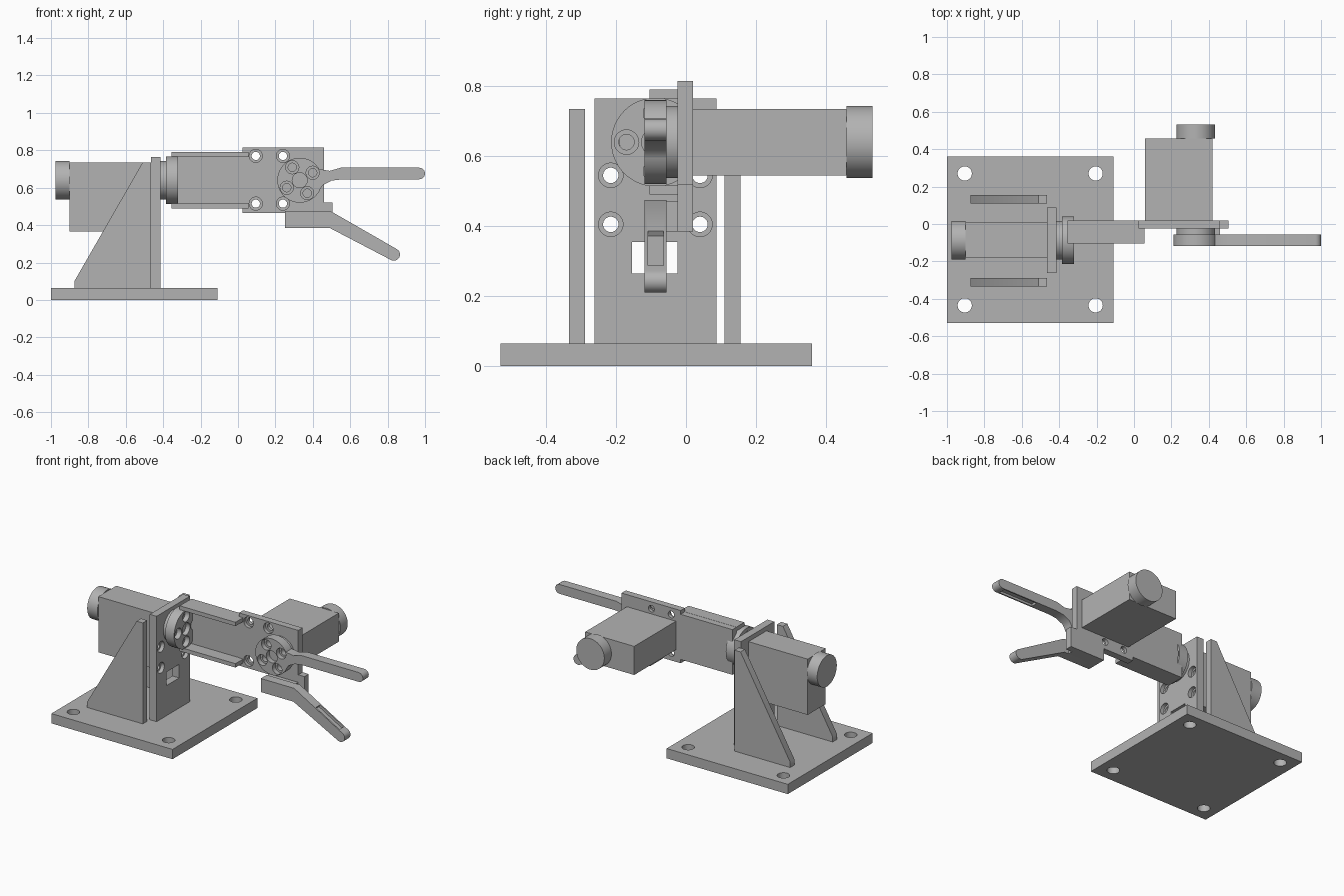
import bpy, math
from mathutils import Vector, Matrix

if "Cube" in bpy.data.objects:
    bpy.data.objects.remove(bpy.data.objects["Cube"], do_unlink=True)

grey = bpy.data.materials.new("machined grey")
grey.use_nodes = True
grey.diffuse_color = (0.45, 0.45, 0.45, 1)
grey.node_tree.nodes["Principled BSDF"].inputs["Base Color"].default_value = grey.diffuse_color

AXES = {"x": Matrix.Rotation(math.pi / 2, 4, "Y"), "y": Matrix.Rotation(-math.pi / 2, 4, "X"), "z": Matrix()}


def prism(name, points, y0, y1):
    """Extrude an x-z outline from y0 to y1."""
    n = len(points)
    verts = [(x, y, z) for y in (y0, y1) for x, z in points]
    faces = [tuple(range(n)), tuple(reversed(range(n, 2 * n)))]
    faces += [(i, i + n, (i + 1) % n + n, (i + 1) % n) for i in range(n)]
    mesh = bpy.data.meshes.new(name)
    mesh.from_pydata(verts, [], faces)
    mesh.materials.append(grey)
    ob = bpy.data.objects.new(name, mesh)
    bpy.context.collection.objects.link(ob)
    return ob


def box(name, x0, x1, y0, y1, z0, z1):
    return prism(name, [(x0, z0), (x1, z0), (x1, z1), (x0, z1)], y0, y1)


def cyl(name, axis, start, length, r):
    """Cylinder starting at a point and running along an axis."""
    mat = Matrix.Translation(start) @ AXES[axis] @ Matrix.Translation((0, 0, length / 2))
    bpy.ops.mesh.primitive_cylinder_add(vertices=48, radius=r, depth=abs(length))
    ob = bpy.context.object
    ob.name = name
    ob.data.transform(mat)
    ob.data.materials.append(grey)
    return ob


def combine(ob, other, operation="DIFFERENCE"):
    mod = ob.modifiers.new("combine", "BOOLEAN")
    mod.operation, mod.solver, mod.object = operation, "EXACT", other
    bpy.context.view_layer.objects.active = ob
    bpy.ops.object.modifier_apply(modifier=mod.name)
    bpy.data.objects.remove(other, do_unlink=True)


def bolt_hole(ob, axis, face, depth, inward, bore=0.022, head=0.035):
    """Through hole with a counterbore sunk half way from the given face."""
    d = Vector([inward if a == axis else 0 for a in "xyz"])
    start = Vector(face) - d * 0.02
    combine(ob, cyl("cutter", axis, start, inward * (depth + 0.04), bore))
    combine(ob, cyl("cutter", axis, start, inward * (depth / 2 + 0.02), head))


def round_tip(cx, cz, r, angle):
    """Half circle of points around a finger tip."""
    return [(cx + r * math.cos(angle + t * math.pi / 12), cz + r * math.sin(angle + t * math.pi / 12))
            for t in range(-6, 7)]


# Base plate with corner holes
base = box("base_plate", -1, -0.11, -0.53, 0.36, 0, 0.065)
for x in (-0.905, -0.205):
    for y in (-0.435, 0.27):
        combine(base, cyl("cutter", "z", (x, y, -0.05), 0.2, 0.038))

# Side gussets
outline = [(-0.875, 0.065), (-0.465, 0.065), (-0.465, 0.735), (-0.51, 0.735), (-0.875, 0.1)]
for name, y in (("right_gusset", -0.335), ("left_gusset", 0.11)):
    prism(name, outline, y, y + 0.046)

# Upright mounting plate with window and bolt holes
upright = box("upright_plate", -0.465, -0.415, -0.262, 0.087, 0.065, 0.765)
combine(upright, box("cutter", -0.6, -0.3, -0.155, -0.025, 0.265, 0.355))
for y in (-0.215, 0.04):
    for z in (0.405, 0.545):
        bolt_hole(upright, "x", (-0.415, y, z), 0.05, -1)

# Shoulder motor
AY, AZ = -0.087, 0.64
box("shoulder_motor", -0.9, -0.465, -0.18, 0.008, 0.365, 0.735)
cyl("shoulder_motor_cap", "x", (-0.975, AY, AZ), 0.075, 0.103)
cyl("shoulder_hub", "x", (-0.415, AY, AZ), 0.03, 0.103)

# Shoulder disc
disc = cyl("shoulder_disc", "x", (-0.385, AY, AZ), 0.065, 0.127)
for i in range(4):
    a = i * math.pi / 2
    bolt_hole(disc, "x", (-0.32, AY + 0.083 * math.cos(a), AZ + 0.083 * math.sin(a)), 0.065, -1)
combine(disc, cyl("cutter", "x", (-0.35, AY, AZ), 0.1, 0.04))

# Channel arm
box("arm_web", -0.355, 0.025, -0.022, 0.02, 0.49, 0.79)
for name, z in (("arm_lower_flange", 0.49), ("arm_upper_flange", 0.765)):
    box(name, -0.355, 0.055, -0.105, -0.022, z, z + 0.026)

# Wrist plate with its stepped corner
wrist = prism("wrist_plate", [(0.025, 0.465), (0.25, 0.465), (0.25, 0.385), (0.505, 0.385), (0.505, 0.52),
                              (0.46, 0.52), (0.46, 0.815), (0.025, 0.815)], -0.025, 0.02)
for x in (0.095, 0.24):
    for z in (0.515, 0.77):
        bolt_hole(wrist, "y", (x, -0.025, z), 0.045, 1)
box("finger_ledge", 0.25, 0.46, -0.06, -0.025, 0.385, 0.47)

# Wrist motor
WX = 0.33
box("wrist_motor", 0.06, 0.42, 0.02, 0.458, 0.545, 0.735)
cyl("wrist_motor_cap", "y", (WX, 0.458, AZ), 0.075, 0.103)
cyl("wrist_hub", "y", (WX, -0.056, AZ), 0.031, 0.103)

# Moving finger: drive disc merged with a straight finger
upper = cyl("moving_finger", "y", (WX, -0.118, AZ), 0.062, 0.12)
finger = prism("finger_part", [(0.36, 0.58), (0.42, 0.565), (0.455, 0.615), (0.5, 0.638), (0.56, 0.645)]
               + round_tip(0.969, 0.676, 0.031, 0)
               + [(0.55, 0.707), (0.49, 0.69), (0.43, 0.7), (0.36, 0.7)], -0.118, -0.056)
combine(upper, finger, "UNION")
for i in range(4):
    a = math.radians(30 + 90 * i)
    bolt_hole(upper, "y", (WX + 0.08 * math.cos(a), -0.118, AZ + 0.08 * math.sin(a)), 0.062, 1)
combine(upper, cyl("cutter", "y", (WX, -0.14, AZ), 0.055, 0.04))
combine(upper, box("cutter", 0.7, 0.95, -0.109, -0.065, 0.6, 0.66))

# Fixed finger: bent down, with a grip groove on its inner face
lower = prism("fixed_finger", [(0.25, 0.385), (0.49, 0.385)]
              + round_tip(0.833, 0.243, 0.033, math.radians(-30))
              + [(0.495, 0.475), (0.25, 0.475)], -0.118, -0.056)
groove = box("cutter", -0.1, 0.1, -0.109, -0.065, -0.015, 0.05)
groove.data.transform(Matrix.Translation((0.735, 0, 0.335)) @ Matrix.Rotation(math.radians(30), 4, "Y"))
combine(lower, groove)

# Smooth the round surfaces, keep the edges sharp
bpy.ops.object.select_all(action="DESELECT")
for ob in bpy.context.scene.objects:
    if ob.type == "MESH" and grey.name in ob.data.materials:
        ob.select_set(True)
        bpy.context.view_layer.objects.active = ob
bpy.ops.object.shade_smooth_by_angle(angle=math.radians(30))
